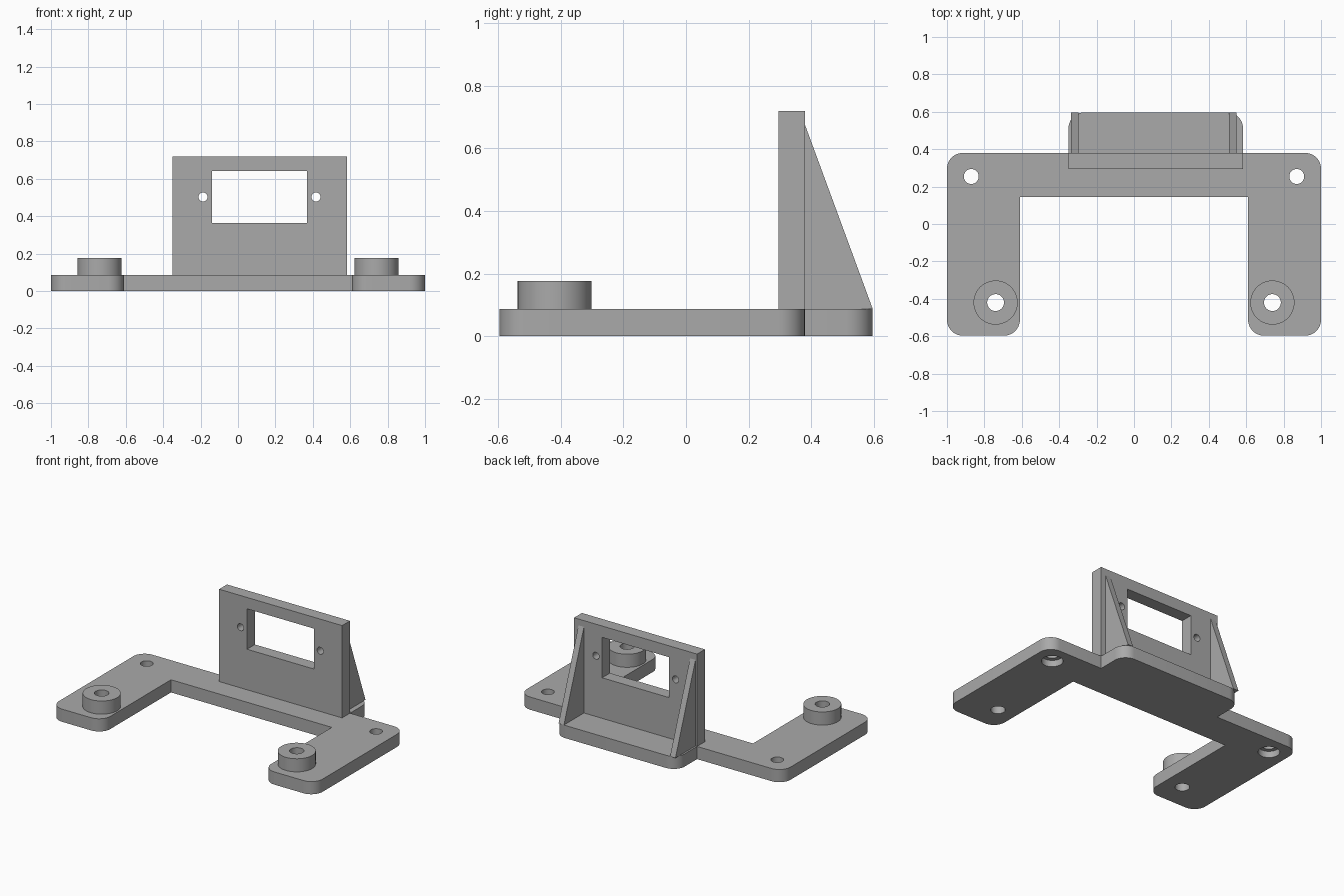
import bpy, bmesh, math
from mathutils import Vector

cube = bpy.data.objects.get("Cube")
if cube:
    bpy.data.objects.remove(cube, do_unlink=True)

grey = bpy.data.materials.new("plain_grey")
grey.use_nodes = True
GREY = (0.4, 0.4, 0.4, 1)
grey.diffuse_color = GREY
grey.node_tree.nodes["Principled BSDF"].inputs["Base Color"].default_value = GREY

# Maps (profile u, profile v, depth) to world axes
AXES = {
    "x": lambda u, v, d: (d, u, v),
    "y": lambda u, v, d: (u, d, v),
    "z": lambda u, v, d: (u, v, d),
}


def prism(name, outline, axis, low, high):
    """Extrude a 2D outline along an axis from low to high."""
    bm = bmesh.new()
    place = AXES[axis]
    face = bm.faces.new([bm.verts.new(place(u, v, low)) for u, v in outline])
    new = bmesh.ops.extrude_face_region(bm, geom=[face])["geom"]
    shift = Vector(place(0, 0, high - low))
    bmesh.ops.translate(bm, vec=shift, verts=[g for g in new if isinstance(g, bmesh.types.BMVert)])
    bmesh.ops.recalc_face_normals(bm, faces=bm.faces)
    mesh = bpy.data.meshes.new(name)
    bm.to_mesh(mesh)
    bm.free()
    mesh.materials.append(grey)
    obj = bpy.data.objects.new(name, mesh)
    bpy.context.collection.objects.link(obj)
    return obj


def circle(u, v, r, n=48):
    return [(u + r * math.cos(math.tau * i / n), v + r * math.sin(math.tau * i / n)) for i in range(n)]


def rect(u0, u1, v0, v1):
    return [(u0, v0), (u1, v0), (u1, v1), (u0, v1)]


def rounded(corners, steps=10):
    """Round right-angled corners given as (u, v, radius)."""
    pts = []
    for i, (u, v, r) in enumerate(corners):
        p = Vector((u, v))
        if r == 0:
            pts.append(p)
            continue
        a = (Vector(corners[i - 1][:2]) - p).normalized() * r
        b = (Vector(corners[(i + 1) % len(corners)][:2]) - p).normalized() * r
        for k in range(steps + 1):
            t = math.pi / 2 * k / steps
            pts.append(p + a * (1 - math.sin(t)) + b * (1 - math.cos(t)))
    return [tuple(p) for p in pts]


def activate(obj):
    bpy.ops.object.select_all(action="DESELECT")
    obj.select_set(True)
    bpy.context.view_layer.objects.active = obj


def cut(obj, cutters):
    """Subtract the cutters, then discard them."""
    activate(obj)
    for cutter in cutters:
        cutter.hide_render = True
        mod = obj.modifiers.new("cut", "BOOLEAN")
        mod.operation, mod.solver, mod.object = "DIFFERENCE", "EXACT", cutter
        bpy.ops.object.modifier_apply(modifier=mod.name)
        bpy.data.objects.remove(cutter, do_unlink=True)


def smooth(obj):
    activate(obj)
    bpy.ops.object.shade_smooth_by_angle(angle=math.radians(30))


BASE = 0.087           # base thickness
LEG, BACK, TAIL = 0.61, 0.38, 0.597
LEFT, RIGHT = -0.35, 0.583
R = 0.085
SIDES = (("right", -1), ("left", 1))

# U-shaped base with a rear shelf behind the upright plate
base = prism("base", rounded([
    (-1, -TAIL, R), (-LEG, -TAIL, R), (-LEG, 0.145, 0), (LEG, 0.145, 0),
    (LEG, -TAIL, R), (1, -TAIL, R), (1, BACK, R), (RIGHT, BACK, 0),
    (RIGHT, TAIL, R), (LEFT, TAIL, R), (LEFT, BACK, 0), (-1, BACK, R)]), "z", 0, BASE)

# Standoffs on the front feet, plus screw holes with recesses underneath
for side, s in SIDES:
    bore = circle(s * 0.74, -0.42, 0.045)
    boss = prism(side + "_standoff", circle(s * 0.74, -0.42, 0.118, 64), "z", BASE, 0.177)
    cut(boss, [prism("cutter", bore, "z", 0, 0.3)])
    smooth(boss)
    cut(base, [
        prism("cutter", bore, "z", -0.1, 0.3),
        prism("cutter", circle(s * 0.87, 0.254, 0.04), "z", -0.1, 0.3),
        prism("cutter", circle(s * 0.87, 0.254, 0.067), "z", -0.1, 0.044)])
smooth(base)

# Upright plate with a window and two screw holes
plate = prism("upright_plate", rect(LEFT, RIGHT, BASE, 0.72), "y", 0.295, BACK)
cut(plate, [prism("cutter", rect(-0.138, 0.37, 0.365, 0.642), "y", 0.2, 0.5)]
    + [prism("cutter", circle(x, 0.503, 0.024, 32), "y", 0.2, 0.5) for x in (-0.187, 0.417)])
smooth(plate)

# Triangular ribs bracing the plate
for (side, s), x in zip(SIDES, (-0.338, 0.508)):
    prism(side + "_rib", [(BACK, BASE), (TAIL, BASE), (BACK, 0.677)], "x", x, x + 0.041)
